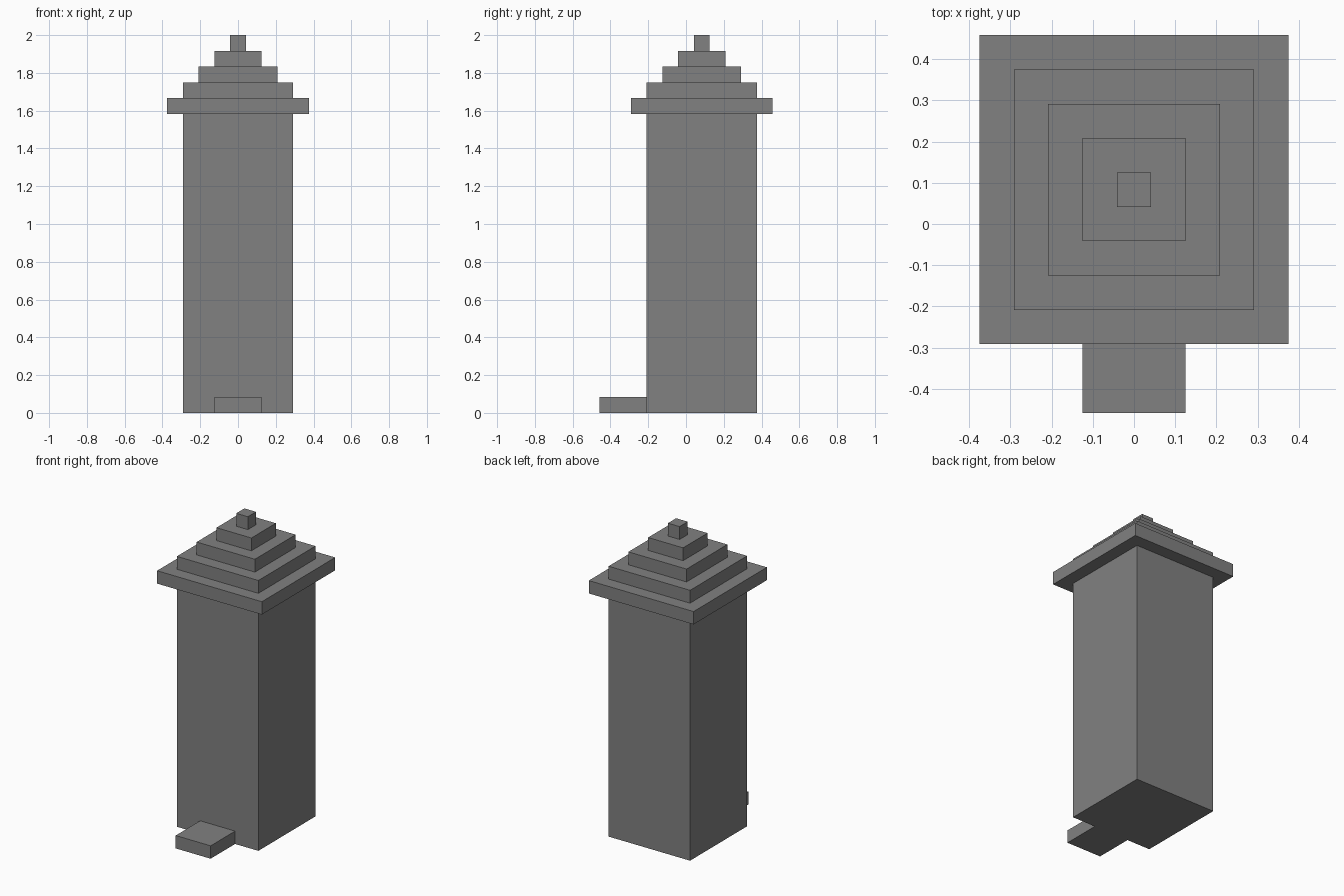
import bpy

cube = bpy.data.objects.get("Cube")
if cube:
    bpy.data.objects.remove(cube, do_unlink=True)

U = 1 / 12            # modular block size
TOWER_Y = U           # tower axis, set back to leave room for the step

stone = bpy.data.materials.new("grey_stone")
stone.use_nodes = True
GREY = (0.22, 0.22, 0.22, 1)
stone.diffuse_color = GREY
stone.node_tree.nodes["Principled BSDF"].inputs["Base Color"].default_value = GREY


def block(name, width, depth, height, y, bottom):
    """Box sized in blocks, standing on the given level."""
    bpy.ops.mesh.primitive_cube_add(size=1, location=(0, y, (bottom + height / 2) * U))
    obj = bpy.context.object
    obj.name = name
    obj.scale = (width * U, depth * U, height * U)
    bpy.ops.object.transform_apply(location=False, rotation=False, scale=True)
    obj.data.materials.append(stone)
    return obj


# Tower shaft
SHAFT_HEIGHT = 19
block("tower_shaft", 7, 7, SHAFT_HEIGHT, TOWER_Y, 0)

# Stepped roof, from the wide eaves up to the finial
tiers = ["roof_eaves", "roof_lower_tier", "roof_middle_tier", "roof_upper_tier", "roof_finial"]
for i, name in enumerate(tiers):
    width = 9 - 2 * i
    block(name, width, width, 1, TOWER_Y, SHAFT_HEIGHT + i)

# Entrance step against the front wall
block("front_step", 3, 3, 1, TOWER_Y - 5 * U, 0)
